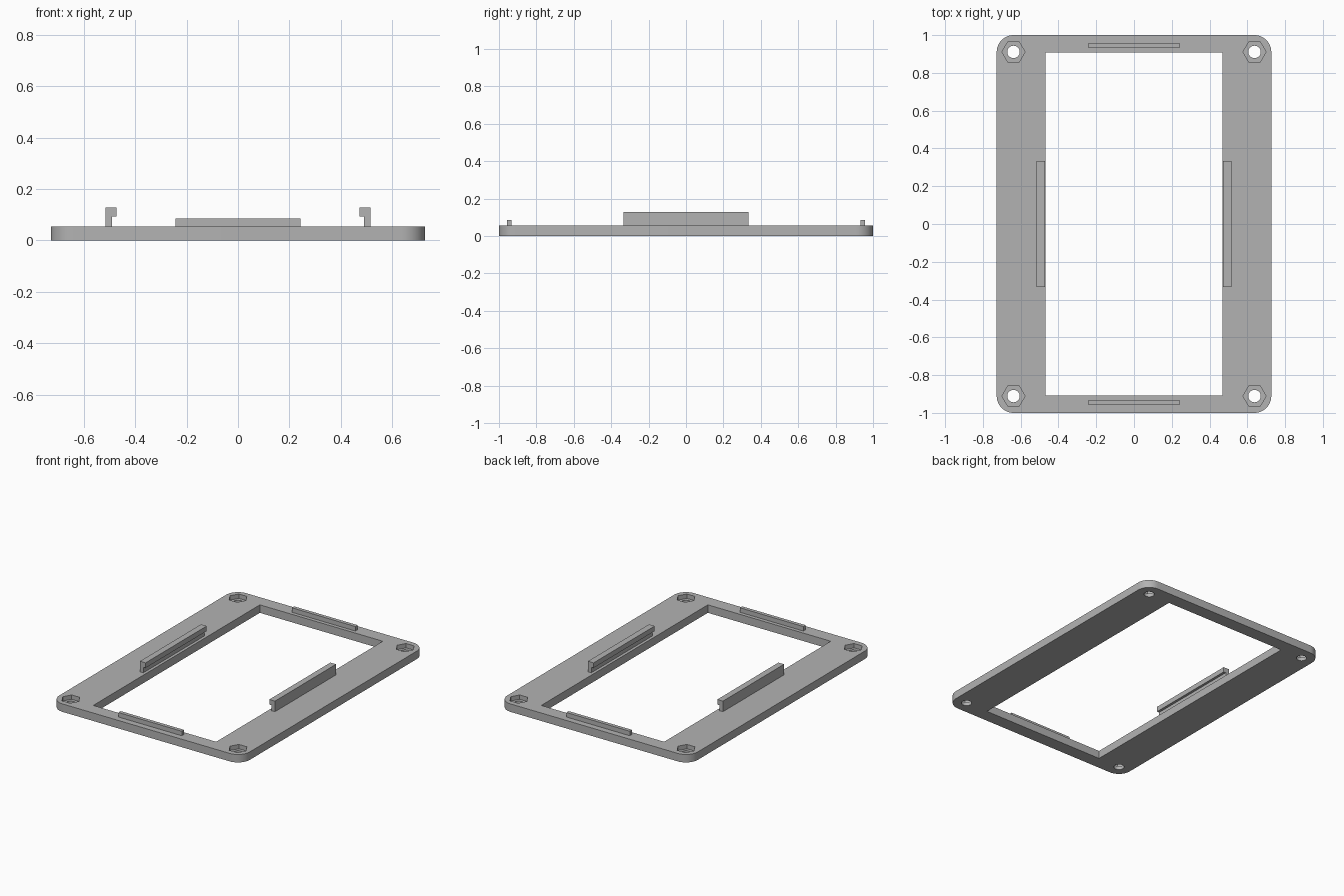
import bpy
import bmesh
import math
from mathutils import Matrix

cube = bpy.data.objects.get("Cube")
if cube:
    bpy.data.objects.remove(cube, do_unlink=True)

HALF_X, HALF_Y, TOP = 0.727, 1.0, 0.055
HOLE_X, HOLE_Y = 0.638, 0.911

grey = bpy.data.materials.new("mid grey")
grey.use_nodes = True
grey.diffuse_color = (0.45, 0.45, 0.45, 1)
grey.node_tree.nodes["Principled BSDF"].inputs["Base Color"].default_value = grey.diffuse_color


def finish(name, bm):
    bmesh.ops.recalc_face_normals(bm, faces=bm.faces)
    mesh = bpy.data.meshes.new(name)
    bm.to_mesh(mesh)
    bm.free()
    mesh.materials.append(grey)
    obj = bpy.data.objects.new(name, mesh)
    bpy.context.collection.objects.link(obj)
    return obj


def add_box(bm, x, y, z):
    """Add a box from (low, high) ranges on each axis."""
    size = [b - a for a, b in (x, y, z)]
    mid = [(a + b) / 2 for a, b in (x, y, z)]
    matrix = Matrix.Translation(mid) @ Matrix.Diagonal((*size, 1))
    bmesh.ops.create_cube(bm, size=1, matrix=matrix)


def add_prism(bm, sides, radius, x, y, z0, z1):
    bmesh.ops.create_cone(bm, cap_ends=True, segments=sides, radius1=radius, radius2=radius,
                          depth=z1 - z0, matrix=Matrix.Translation((x, y, (z0 + z1) / 2)))


def extrude_profile(name, points, half_length):
    """Extrude an XZ outline along Y."""
    bm = bmesh.new()
    face = bm.faces.new([bm.verts.new((x, -half_length, z)) for x, z in points])
    out = bmesh.ops.extrude_face_region(bm, geom=[face])
    moved = [g for g in out["geom"] if isinstance(g, bmesh.types.BMVert)]
    bmesh.ops.translate(bm, verts=moved, vec=(0, 2 * half_length, 0))
    return finish(name, bm)


# Base plate with rounded vertical corners
bm = bmesh.new()
add_box(bm, (-HALF_X, HALF_X), (-HALF_Y, HALF_Y), (0, TOP))
corners = [e for e in bm.edges if abs(e.verts[0].co.z - e.verts[1].co.z) > 0.01]
bmesh.ops.bevel(bm, geom=corners, offset=0.09, segments=12, profile=0.5, affect='EDGES')
plate = finish("base_frame", bm)

# Cutters: central window, screw holes and hexagonal nut pockets
window, holes, pockets = bmesh.new(), bmesh.new(), bmesh.new()
add_box(window, (-0.469, 0.469), (-0.908, 0.908), (-0.1, 0.2))
for sx in (-1, 1):
    for sy in (-1, 1):
        add_prism(holes, 32, 0.033, sx * HOLE_X, sy * HOLE_Y, -0.1, 0.2)
        add_prism(pockets, 6, 0.061, sx * HOLE_X, sy * HOLE_Y, 0.025, 0.2)
# Turn the hexagons so that two points face left and right
for face in [f for f in pockets.faces if len(f.verts) == 6]:
    centre = face.calc_center_median()
    bmesh.ops.rotate(pockets, verts=face.verts, cent=centre,
                     matrix=Matrix.Rotation(math.radians(30), 3, 'Z'))

cutters = [finish("window_cutter", window), finish("hole_cutter", holes),
           finish("pocket_cutter", pockets)]
for cutter in cutters:
    cutter.hide_render = True
    mod = plate.modifiers.new(cutter.name, 'BOOLEAN')
    mod.operation = 'DIFFERENCE'
    mod.solver = 'EXACT'
    mod.object = cutter

# Bake the cuts, then drop the cutters
bpy.context.view_layer.update()
baked = bpy.data.meshes.new_from_object(plate.evaluated_get(bpy.context.evaluated_depsgraph_get()))
plate.modifiers.clear()
plate.data = baked
for cutter in cutters:
    bpy.data.objects.remove(cutter, do_unlink=True)

bpy.ops.object.select_all(action='DESELECT')
plate.select_set(True)
bpy.context.view_layer.objects.active = plate
bpy.ops.object.shade_smooth_by_angle(angle=math.radians(30))

# Hooked clip rails on the long sides, lips facing inward
hook = [(0.515, TOP), (0.515, 0.128), (0.472, 0.128), (0.472, 0.093), (0.489, 0.093), (0.489, TOP)]
for name, s in (("left_clip_rail", 1), ("right_clip_rail", -1)):
    extrude_profile(name, [(s * x, z) for x, z in hook], 0.333)

# Low stop bars on the short sides
for name, s in (("front_stop_bar", -1), ("back_stop_bar", 1)):
    bm = bmesh.new()
    add_box(bm, (-0.242, 0.242), sorted((s * 0.933, s * 0.958)), (TOP, 0.086))
    finish(name, bm)
